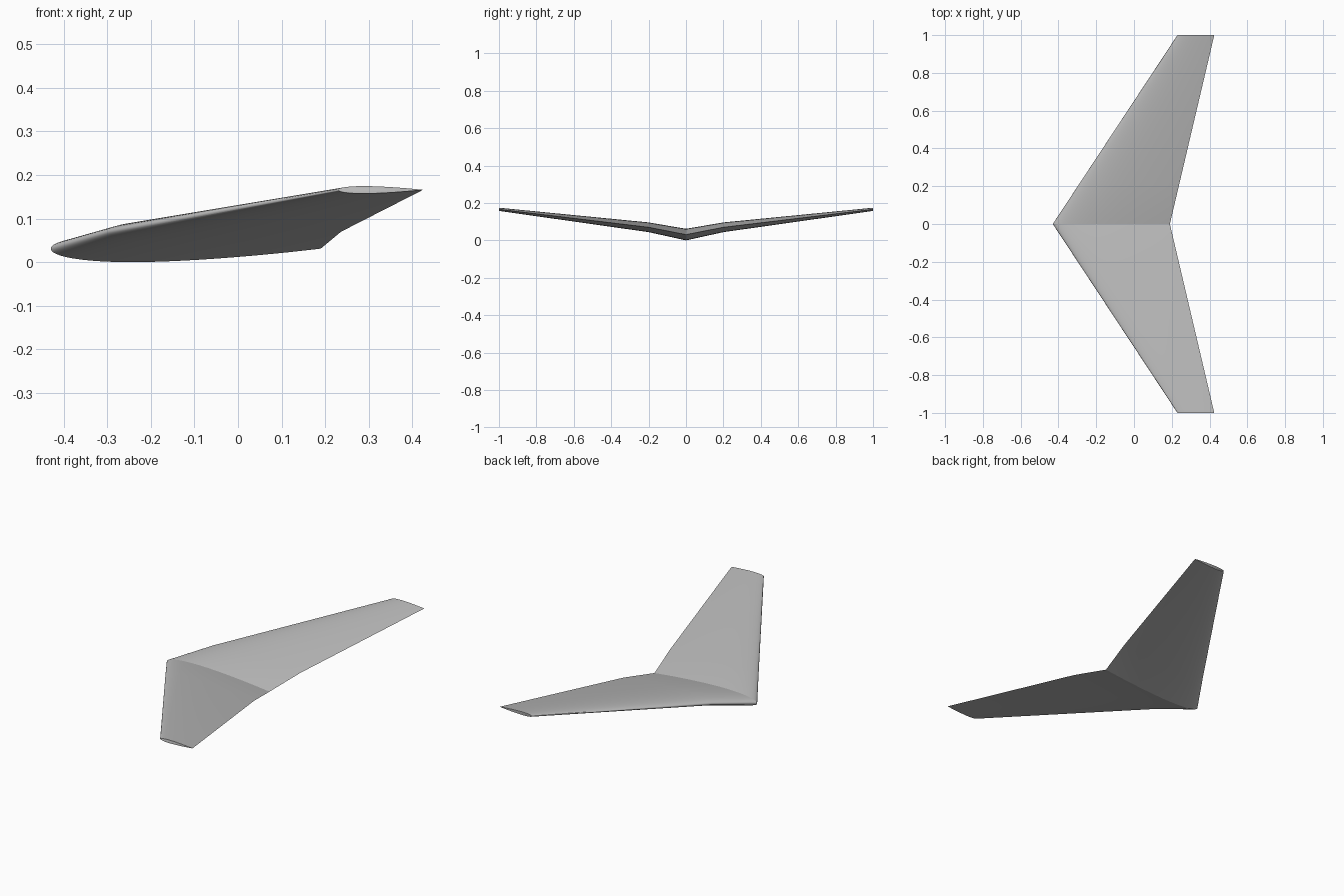
import bpy, bmesh, math

if "Cube" in bpy.data.objects:
    bpy.data.objects.remove(bpy.data.objects["Cube"], do_unlink=True)

grey = bpy.data.materials.new("light_grey")
grey.use_nodes = True
colour = (0.5, 0.5, 0.5, 1)
grey.diffuse_color = colour
grey.node_tree.nodes["Principled BSDF"].inputs["Base Color"].default_value = colour

SEGMENTS = 32


def half_thickness(f):
    """Symmetric aerofoil half thickness at chord fraction f, peak 0.5."""
    return 5 * (0.2969 * math.sqrt(f) - 0.126 * f - 0.3516 * f**2
                + 0.2843 * f**3 - 0.1036 * f**4)


def section(bm, y, lead, trail, z, thick):
    """Closed loop of vertices: trailing edge, over the top, back underneath."""
    loop = []
    for i in range(2 * SEGMENTS):
        a = math.pi * i / SEGMENTS
        f = (1 + math.cos(a)) / 2
        side = 0 if i in (0, SEGMENTS) else (1 if i < SEGMENTS else -1)
        loop.append(bm.verts.new((lead + f * (trail - lead), y,
                                  z + side * thick * half_thickness(f))))
    return loop


# Half wing: root, dihedral break and tip sections (y, lead, trail, z, thickness)
stations = [(0, -0.43, 0.19, 0.031, 0.062),
            (0.2, -0.298, 0.237, 0.07, 0.052),
            (1, 0.23, 0.425, 0.166, 0.017)]
bm = bmesh.new()
loops = [section(bm, *s) for s in stations]
for inner, outer in zip(loops, loops[1:]):
    for i in range(len(inner)):
        j = (i + 1) % len(inner)
        bm.faces.new((inner[i], inner[j], outer[j], outer[i]))

# Flat wing tip
bm.faces.new(loops[-1])
bmesh.ops.recalc_face_normals(bm, faces=bm.faces[:])
mesh = bpy.data.meshes.new("swept_wing")
bm.to_mesh(mesh)
bm.free()
mesh.materials.append(grey)
wing = bpy.data.objects.new("swept_wing", mesh)
bpy.context.collection.objects.link(wing)

# Smooth skin with crisp trailing edge and tips
bpy.ops.object.select_all(action="DESELECT")
wing.select_set(True)
bpy.context.view_layer.objects.active = wing
bpy.ops.object.shade_smooth_by_angle(angle=math.radians(60))

# Opposite half, left unmerged so the centre crease stays crisp
mirror = wing.modifiers.new("mirror", "MIRROR")
mirror.use_axis = (False, True, False)
mirror.use_mirror_merge = False
